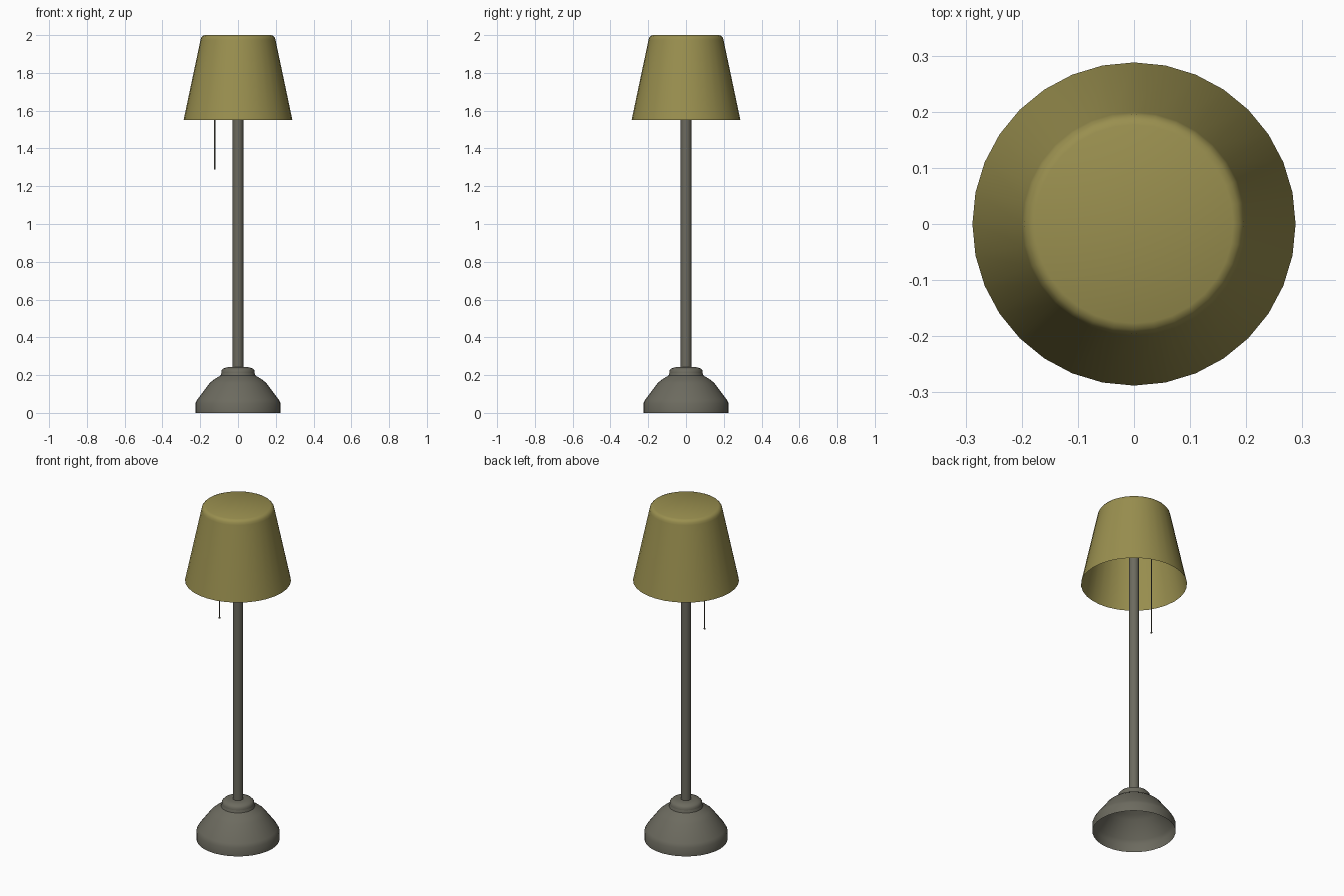
import bpy, math

if "Cube" in bpy.data.objects:
    bpy.data.objects.remove(bpy.data.objects["Cube"])


def material(name, rgb):
    m = bpy.data.materials.new(name)
    m.diffuse_color = (*rgb, 1)
    m.use_nodes = True
    m.node_tree.nodes["Principled BSDF"].inputs["Base Color"].default_value = m.diffuse_color
    return m


fabric = material("olive fabric", (0.32, 0.275, 0.078))
metal = material("warm grey metal", (0.15, 0.145, 0.114))


def lathe(name, profile, sides, mat, x=0.0):
    """Revolve (radius, z) points about a vertical axis; radius 0 makes a pole."""
    verts, rings, faces = [], [], []
    for r, z in profile:
        n = 1 if r == 0 else sides
        rings.append([len(verts) + i % n for i in range(sides)])
        for i in range(n):
            a = 2 * math.pi * i / sides
            verts.append((x + r * math.cos(a), r * math.sin(a), z))
    for lo, hi in zip(rings, rings[1:]):
        for i in range(sides):
            j = (i + 1) % sides
            faces.append(tuple(dict.fromkeys((lo[i], lo[j], hi[j], hi[i]))))
    mesh = bpy.data.meshes.new(name)
    mesh.from_pydata(verts, [], faces)
    mesh.materials.append(mat)
    ob = bpy.data.objects.new(name, mesh)
    bpy.context.collection.objects.link(ob)
    bpy.ops.object.select_all(action='DESELECT')
    ob.select_set(True)
    bpy.context.view_layer.objects.active = ob
    bpy.ops.object.shade_smooth_by_angle(angle=math.radians(40))
    return ob


# Hollow bell-shaped foot, open underneath
lathe("base", [(0.226, 0), (0.226, 0.05), (0.215, 0.071), (0.15, 0.158),
               (0.127, 0.177), (0.092, 0.198), (0.088, 0.212)], 32, metal)

# Rounded collar on top of the foot
lathe("collar", [(0.088, 0.212), (0.087, 0.225), (0.078, 0.235),
                 (0.055, 0.242), (0.028, 0.242)], 32, metal)

# Upright pole reaching into the shade
lathe("pole", [(0.028, 0.23), (0.028, 1.97), (0, 1.97)], 16, metal)

# Tapered shade with a closed, softly rounded top and open bottom
lathe("shade", [(0.288, 1.55), (0.199, 1.972), (0.196, 1.985),
                (0.188, 1.995), (0.177, 2.0), (0, 2.0)], 32, fabric)

# Pull cord with a small end bead
lathe("pull_cord", [(0.003, 1.295), (0.003, 1.85)], 8, metal, x=-0.123)
lathe("cord_bead", [(0, 1.288), (0.005, 1.290), (0.005, 1.296), (0, 1.299)],
      8, metal, x=-0.123)
